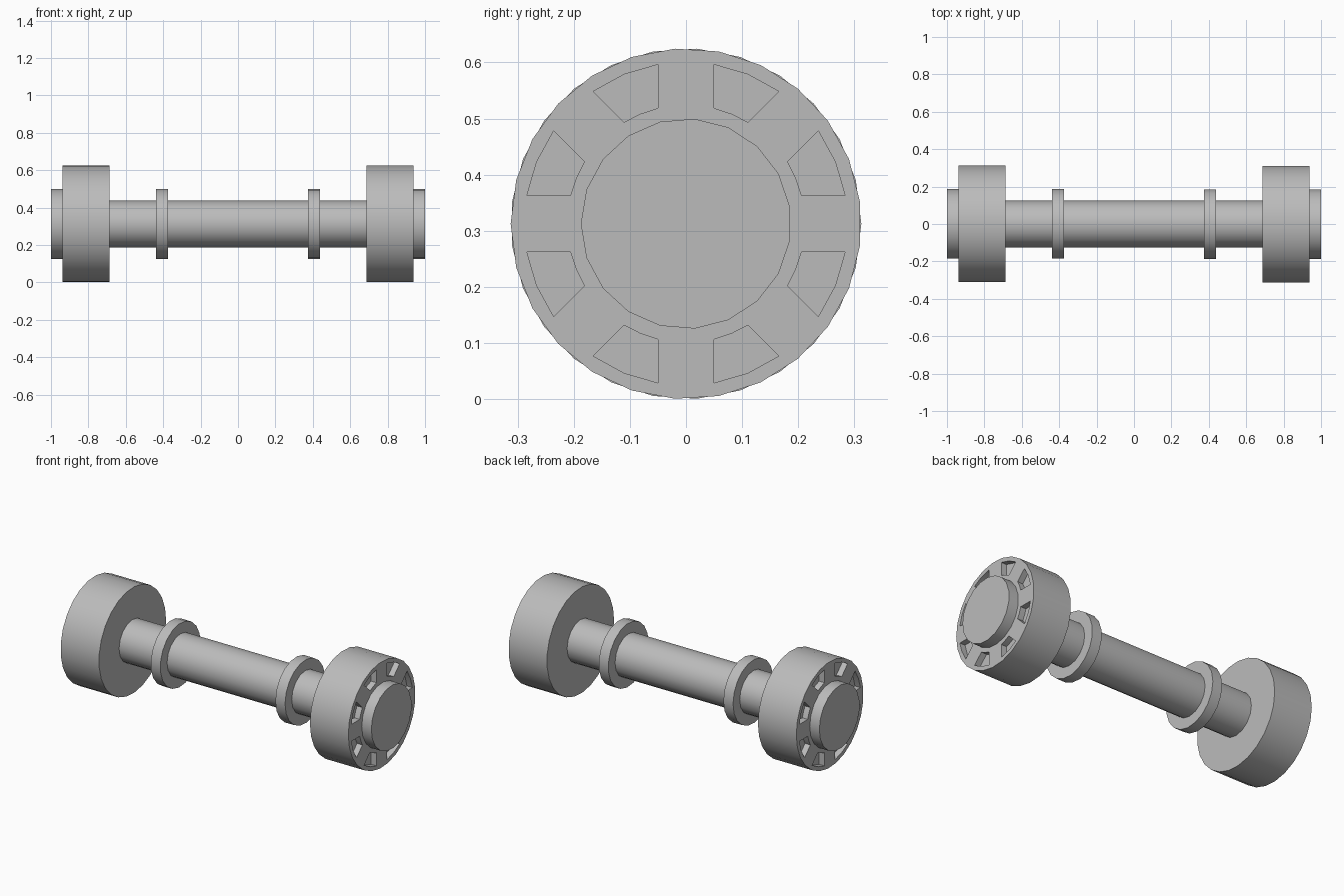
import bpy, bmesh
from math import cos, sin, pi, atan2, asin, radians
from mathutils import Matrix

cube = bpy.data.objects.get("Cube")
if cube:
    bpy.data.objects.remove(cube, do_unlink=True)

GREY = (0.5, 0.5, 0.5, 1)
metal = bpy.data.materials.new("grey_metal")
metal.use_nodes = True
metal.diffuse_color = GREY
metal.node_tree.nodes["Principled BSDF"].inputs["Base Color"].default_value = GREY

AXIS_Z = 0.3125
POCKET_DEPTH = 0.035


def prism(name, outlines, x0, x1):
    """Extrude closed (y, z) outlines along x, centred on the bar axis."""
    bm = bmesh.new()
    for pts in outlines:
        ends = [[bm.verts.new((x, y, z + AXIS_Z)) for y, z in pts] for x in (x0, x1)]
        bm.faces.new(ends[0])
        bm.faces.new(ends[1])
        for i in range(len(pts)):
            j = (i + 1) % len(pts)
            bm.faces.new((ends[0][i], ends[0][j], ends[1][j], ends[1][i]))
    bmesh.ops.recalc_face_normals(bm, faces=bm.faces)
    mesh = bpy.data.meshes.new(name)
    bm.to_mesh(mesh)
    bm.free()
    mesh.materials.append(metal)
    obj = bpy.data.objects.new(name, mesh)
    bpy.context.collection.objects.link(obj)
    return obj


def circle(radius, sides):
    return [(radius * cos(pi + 2 * pi * i / sides), radius * sin(pi + 2 * pi * i / sides))
            for i in range(sides)]


def pocket(index, inner=0.212, outer=0.288, half_bar=0.05):
    """Ring sector left between two straight spokes of equal width."""
    pts = []
    for radius, order in ((inner, (0, 1, 2)), (outer, (2, 1, 0))):
        edge = asin(half_bar / radius)
        angles = (edge, pi / 8, pi / 4 - edge)
        for k in order:
            a = angles[k] + index * pi / 4
            pts.append((radius * cos(a), radius * sin(a)))
    return pts


def finish(obj):
    bpy.ops.object.select_all(action='DESELECT')
    obj.select_set(True)
    bpy.context.view_layer.objects.active = obj
    bpy.ops.object.shade_smooth_by_angle(angle=radians(35))


# Handle bar
finish(prism("handle_bar", [circle(0.125, 16)], -0.69, 0.69))

# Each end: grip collar, weight with pockets, end cap
for side, turn in (("left", 0), ("right", pi)):
    collar = prism(side + "_collar", [circle(0.1875, 19)], 0.375, 0.4375)
    weight = prism(side + "_weight", [circle(0.3125, 25)], 0.6875, 0.9375)
    cap = prism(side + "_end_cap", [circle(0.1875, 19)], 0.9375, 1.0)

    # Sink the eight pockets into the outer face
    cutter = prism("pocket_cutter", [pocket(i) for i in range(8)],
                   0.9375 - POCKET_DEPTH, 1.05)
    cutter.hide_render = True
    cut = weight.modifiers.new("pockets", 'BOOLEAN')
    cut.operation = 'DIFFERENCE'
    cut.solver = 'EXACT'
    cut.object = cutter
    bpy.context.view_layer.objects.active = weight
    bpy.ops.object.modifier_apply(modifier=cut.name)
    bpy.data.objects.remove(cutter, do_unlink=True)

    for part in (collar, weight, cap):
        part.data.transform(Matrix.Rotation(turn, 4, 'Z'))
        finish(part)
